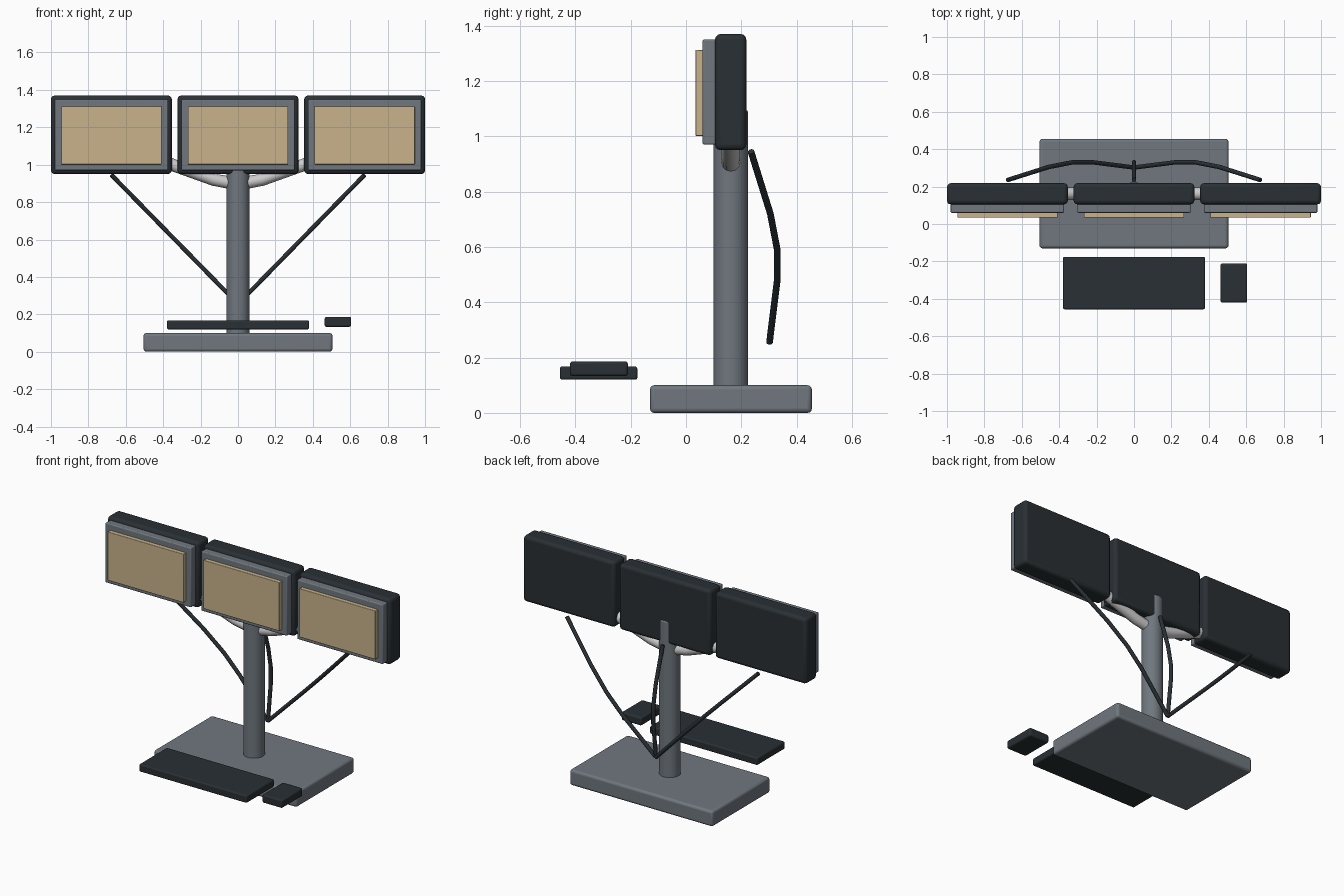
import bpy, bmesh
from mathutils import Matrix

if "Cube" in bpy.data.objects:
    bpy.data.objects.remove(bpy.data.objects["Cube"])


def material(name, rgb):
    m = bpy.data.materials.new(name)
    m.diffuse_color = (*rgb, 1)
    m.use_nodes = True
    m.node_tree.nodes["Principled BSDF"].inputs["Base Color"].default_value = m.diffuse_color
    return m


DARK = material("dark_plastic", (0.022, 0.029, 0.034))
STEEL = material("blue_grey_metal", (0.16, 0.185, 0.21))
TAN = material("tan_panel", (0.58, 0.45, 0.26))


def finish(obj, mat, bevel=0.0, segments=3):
    bpy.context.collection.objects.link(obj)
    if mat:
        obj.data.materials.append(mat)
    if bevel:
        mod = obj.modifiers.new("Bevel", 'BEVEL')
        mod.width, mod.segments, mod.limit_method = bevel, segments, 'ANGLE'
    if obj.type == 'MESH':
        bpy.context.view_layer.objects.active = obj
        obj.select_set(True)
        bpy.ops.object.shade_smooth_by_angle()
        obj.select_set(False)
    return obj


def box(name, lo, hi, mat, bevel):
    bm = bmesh.new()
    bmesh.ops.create_cube(bm, size=1)
    size = [b - a for a, b in zip(lo, hi)]
    bmesh.ops.scale(bm, vec=size, verts=bm.verts)
    me = bpy.data.meshes.new(name)
    bm.to_mesh(me)
    bm.free()
    obj = bpy.data.objects.new(name, me)
    obj.location = [(a + b) / 2 for a, b in zip(lo, hi)]
    return finish(obj, mat, bevel)


def cylinder(name, radius, x, y, z0, z1, mat, bevel):
    bm = bmesh.new()
    bmesh.ops.create_cone(bm, cap_ends=True, segments=40, radius1=radius, radius2=radius,
                          depth=z1 - z0, matrix=Matrix.Translation((0, 0, (z1 - z0) / 2)))
    me = bpy.data.meshes.new(name)
    bm.to_mesh(me)
    bm.free()
    obj = bpy.data.objects.new(name, me)
    obj.location = (x, y, z0)
    return finish(obj, mat, bevel, 2)


def tube(name, points, radius, mat=None):
    cu = bpy.data.curves.new(name, 'CURVE')
    cu.dimensions = '3D'
    cu.bevel_depth, cu.bevel_resolution, cu.use_fill_caps = radius, 4, True
    sp = cu.splines.new('POLY')
    sp.points.add(len(points) - 1)
    for p, co in zip(sp.points, points):
        p.co = (*co, 1)
    return finish(bpy.data.objects.new(name, cu), mat)


# Stand
box("base_plate", (-0.505, -0.13, 0), (0.505, 0.455, 0.1), STEEL, 0.015)
cylinder("column", 0.0625, 0, 0.162, 0.09, 1.095, STEEL, 0.008)

# Three monitors side by side
for side, x in (("left", -0.677), ("centre", 0), ("right", 0.677)):
    box(f"{side}_housing", (x - 0.323, 0.105, 0.95), (x + 0.323, 0.218, 1.37), DARK, 0.02)
    box(f"{side}_bezel", (x - 0.303, 0.06, 0.97), (x + 0.303, 0.12, 1.35), STEEL, 0.006)
    box(f"{side}_screen", (x - 0.268, 0.034, 1.002), (x + 0.268, 0.07, 1.312), TAN, 0.003)

# Support arms
for side, s in (("left", -1), ("right", 1)):
    tube(f"{side}_arm", [(0, 0.162, 0.895), (s * 0.13, 0.162, 0.92),
                         (s * 0.34, 0.162, 0.995), (s * 0.6, 0.162, 1.1)], 0.033)

# Cables drooping from each monitor to a common point behind the column
profile = [(0.235, 0.945), (0.305, 0.72), (0.33, 0.59), (0.33, 0.48), (0.302, 0.255)]
for side, s in (("left", -1), ("centre", 0), ("right", 1)):
    tube(f"{side}_cable", [(s * (z - 0.255) * 0.98, y, z) for y, z in profile], 0.012, DARK)

# Keyboard and mouse
box("keyboard", (-0.38, -0.456, 0.12), (0.38, -0.176, 0.168), DARK, 0.008)
box("mouse", (0.463, -0.42, 0.133), (0.605, -0.21, 0.186), DARK, 0.01)
